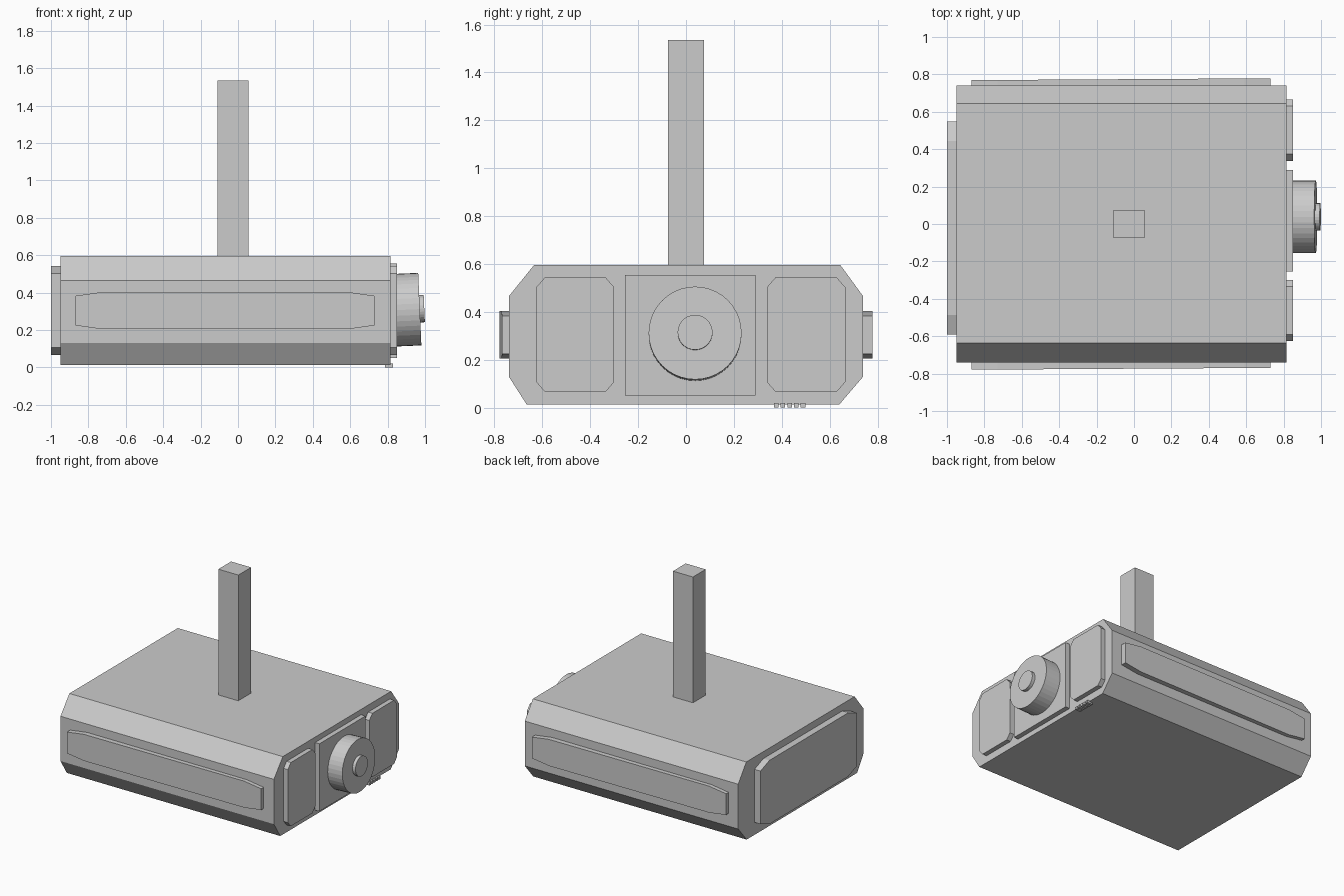
import bpy, bmesh, math
from mathutils import Matrix, Vector

if "Cube" in bpy.data.objects:
    bpy.data.objects.remove(bpy.data.objects["Cube"])


def prism(name, pts, axis, a, b):
    """Extrude a 2D profile from a to b: axis 'x' uses (y, z), axis 'y' uses (x, z)."""
    def place(p, t):
        return (t, p[0], p[1]) if axis == 'x' else (p[0], t, p[1])
    bm = bmesh.new()
    low = [bm.verts.new(place(p, a)) for p in pts]
    high = [bm.verts.new(place(p, b)) for p in pts]
    bm.faces.new(low)
    bm.faces.new(high[::-1])
    n = len(pts)
    for i in range(n):
        j = (i + 1) % n
        bm.faces.new((low[i], high[i], high[j], low[j]))
    return finish(name, bm)


def finish(name, bm):
    bmesh.ops.recalc_face_normals(bm, faces=bm.faces)
    mesh = bpy.data.meshes.new(name)
    bm.to_mesh(mesh)
    bm.free()
    ob = bpy.data.objects.new(name, mesh)
    bpy.context.collection.objects.link(ob)
    return ob


def rect(u0, u1, v0, v1, cu=0.0, cv=0.0):
    """Rectangle profile, optionally with cut corners."""
    if not cu:
        return [(u0, v0), (u1, v0), (u1, v1), (u0, v1)]
    return [(u0 + cu, v0), (u1 - cu, v0), (u1, v0 + cv), (u1, v1 - cv),
            (u1 - cu, v1), (u0 + cu, v1), (u0, v1 - cv), (u0, v0 + cv)]


def disc(name, center, radius, depth, tilt, sides):
    bm = bmesh.new()
    m = (Matrix.Translation(Vector(center))
         @ Matrix.Rotation(math.radians(90 - tilt), 4, 'Y'))
    bmesh.ops.create_cone(bm, cap_ends=True, segments=sides, radius1=radius,
                          radius2=radius, depth=depth, matrix=m)
    return finish(name, bm)


# Main body with chamfered long edges
prism("body", [(-0.665, 0.013), (0.64, 0.013), (0.74, 0.13), (0.74, 0.465),
               (0.645, 0.595), (-0.635, 0.595), (-0.74, 0.465), (-0.74, 0.13)],
      'x', -0.95, 0.815)

# Upright post
prism("post", rect(-0.075, 0.075, 0.58, 1.535), 'x', -0.11, 0.055)

# End panels on the right face
prism("end_panel_front", rect(-0.625, -0.30, 0.067, 0.543, 0.035, 0.04), 'x', 0.80, 0.85)
prism("end_panel_back", rect(0.338, 0.665, 0.067, 0.543, 0.035, 0.04), 'x', 0.80, 0.85)
prism("dial_plate", rect(-0.255, 0.29, 0.05, 0.555), 'x', 0.80, 0.851)

# Dial, tipped slightly upwards, with its centre cap
disc("dial", (0.907, 0.038, 0.309), 0.194, 0.13, 2.5, 40)
disc("dial_cap", (0.978, 0.038, 0.314), 0.073, 0.036, 2.5, 28)

# Large panel on the left face
prism("rear_panel", rect(-0.592, 0.548, 0.067, 0.543, 0.105, 0.04), 'x', -1.0, -0.94)

# Long side panels, turned very slightly about z
for name, s in (("side_panel_front", -1), ("side_panel_back", 1)):
    ob = prism(name, rect(-0.87, 0.73, 0.205, 0.403, 0.14, 0.02), 'y', s * 0.72, s * 0.774)
    for v in ob.data.vertices:
        v.co.y += 0.005 * (v.co.x + 0.07) / 0.8

# Row of small teeth under the right edge
for i in range(5):
    y = 0.367 + i * 0.028
    prism(f"tooth_{i + 1}", rect(y, y + 0.019, 0.0, 0.02), 'x', 0.785, 0.83)
